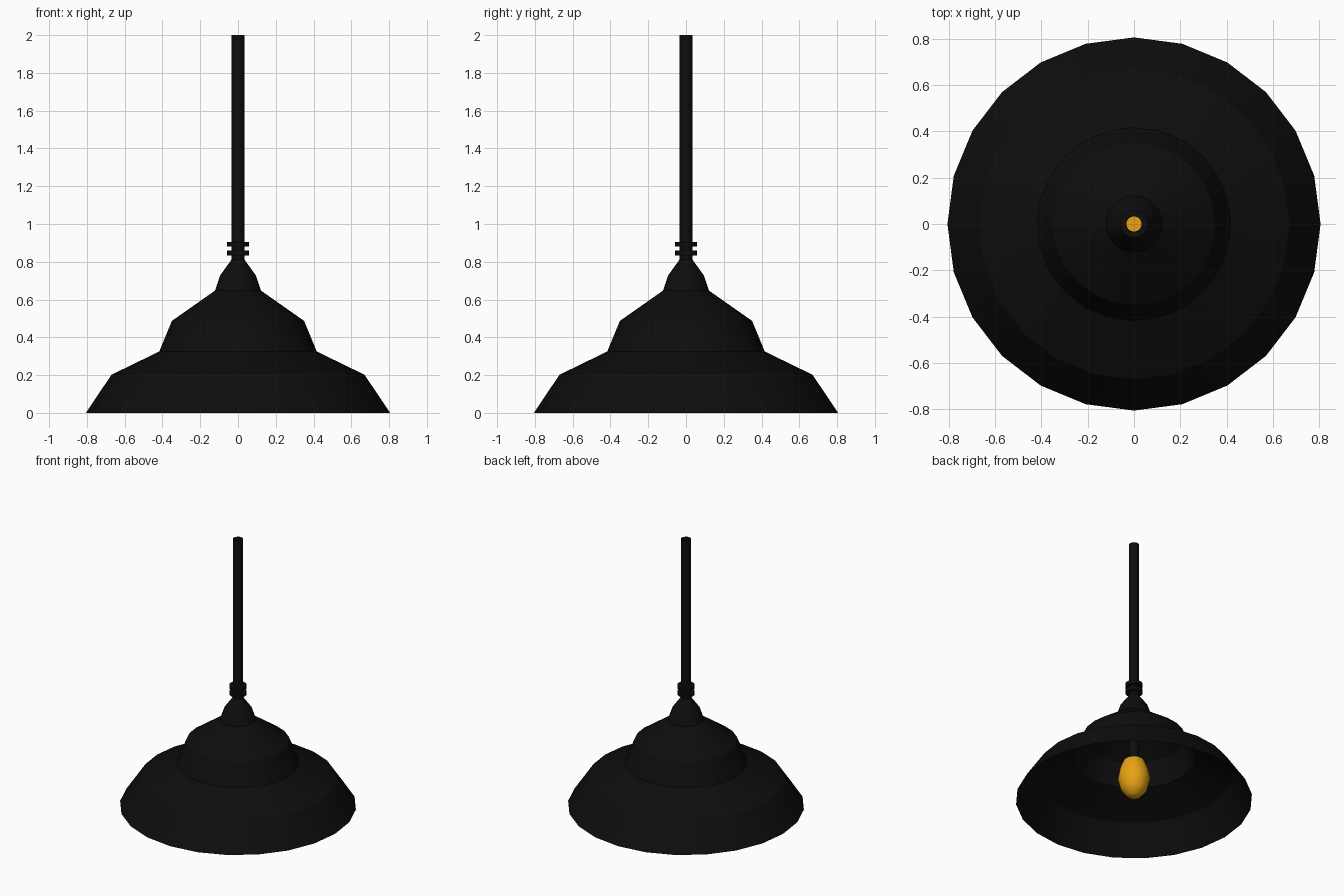
import bpy, bmesh, math

if "Cube" in bpy.data.objects:
    bpy.data.objects.remove(bpy.data.objects["Cube"])


def material(name, rgb):
    m = bpy.data.materials.new(name)
    m.diffuse_color = (*rgb, 1)
    m.use_nodes = True
    m.node_tree.nodes["Principled BSDF"].inputs["Base Color"].default_value = m.diffuse_color
    return m


black = material("black_enamel", (0.004, 0.004, 0.004))
amber = material("amber_glass", (0.80, 0.36, 0.007))


def lathe(name, profile, sides, mat, closed=False, smooth=30):
    """Revolve (radius, z) points around z; a radius of 0 makes a pole."""
    bm = bmesh.new()
    rings = []
    for r, z in profile:
        n = sides if r > 0 else 1
        ring = [bm.verts.new((r * math.cos(2 * math.pi * i / sides),
                              r * math.sin(2 * math.pi * i / sides), z)) for i in range(n)]
        rings.append(ring)
    pairs = list(zip(rings, rings[1:]))
    if closed:
        pairs.append((rings[-1], rings[0]))
    for a, b in pairs:
        for i in range(sides):
            j = (i + 1) % sides
            quad = [a[i % len(a)], a[j % len(a)], b[j % len(b)], b[i % len(b)]]
            bm.faces.new(list(dict.fromkeys(quad)))
    if closed:
        bmesh.ops.recalc_face_normals(bm, faces=bm.faces)
    me = bpy.data.meshes.new(name)
    bm.to_mesh(me)
    bm.free()
    ob = bpy.data.objects.new(name, me)
    bpy.context.collection.objects.link(ob)
    me.materials.append(mat)
    bpy.ops.object.select_all(action='DESELECT')
    ob.select_set(True)
    bpy.context.view_layer.objects.active = ob
    bpy.ops.object.shade_smooth_by_angle(angle=math.radians(smooth))
    return ob


# Stepped bell shade, an open thin shell
lathe("shade", [(0.805, 0), (0.67, 0.202), (0.417, 0.325), (0.35, 0.487),
                (0.122, 0.647), (0.095, 0.727), (0.034, 0.812)], 24, black)

# Hollow hanging tube, running down to the bulb
lathe("hanging_tube", [(0.034, 0.29), (0.034, 2.0)], 16, black)

# Two collars clamped around the tube
for i, z in enumerate((0.833, 0.88)):
    lathe(f"collar_{i + 1}", [(0.033, z), (0.059, z), (0.059, z + 0.026), (0.033, z + 0.026)],
          16, black, closed=True)

# Pear-shaped bulb
lathe("bulb", [(0, 0.018), (0.045, 0.025), (0.09, 0.08), (0.11, 0.16),
               (0.097, 0.235), (0.07, 0.30), (0, 0.30)], 16, amber, smooth=50)
